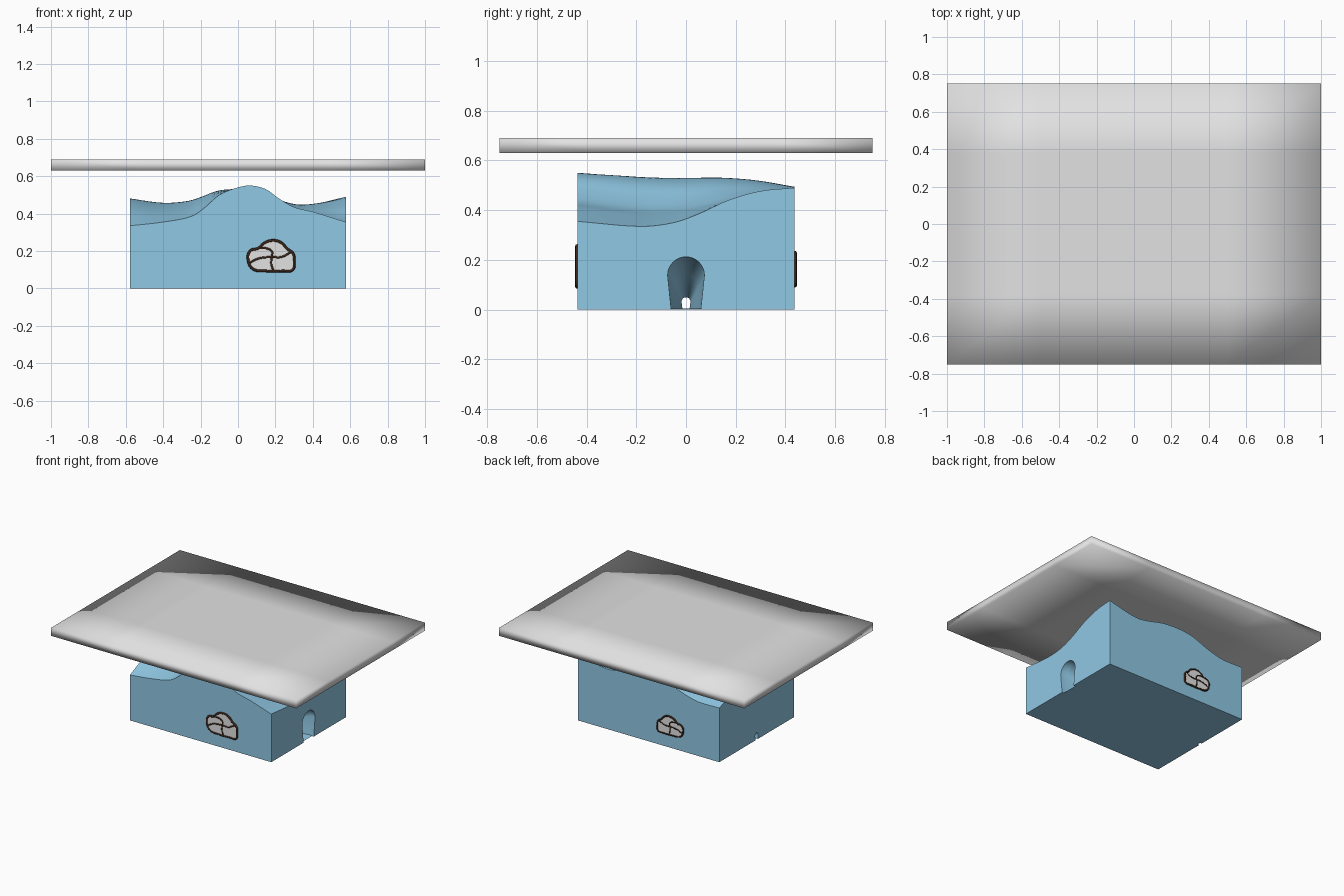
import bpy, bmesh, math
from mathutils import Vector, Matrix

if "Cube" in bpy.data.objects:
    bpy.data.objects.remove(bpy.data.objects["Cube"], do_unlink=True)


def material(name, rgb):
    m = bpy.data.materials.new(name)
    m.use_nodes = True
    m.diffuse_color = (*rgb, 1)
    m.node_tree.nodes["Principled BSDF"].inputs["Base Color"].default_value = (*rgb, 1)
    return m


BLUE = material("light blue", (0.28, 0.58, 0.78))
GREY = material("pale grey", (0.76, 0.76, 0.76))
BROWN = material("dark brown", (0.04, 0.018, 0.01))
HX, HY = 0.577, 0.436


def add_mesh(name, bm, mat):
    bmesh.ops.recalc_face_normals(bm, faces=bm.faces)
    me = bpy.data.meshes.new(name)
    bm.to_mesh(me)
    bm.free()
    me.materials.append(mat)
    ob = bpy.data.objects.new(name, me)
    bpy.context.collection.objects.link(ob)
    return ob


def activate(ob):
    bpy.ops.object.select_all(action='DESELECT')
    ob.select_set(True)
    bpy.context.view_layer.objects.active = ob


def smooth_profile(pts):
    """Smooth height function through (position, height) points."""
    n = len(pts)
    slope = []
    for i in range(n):
        a, b = pts[max(i - 1, 0)], pts[min(i + 1, n - 1)]
        slope.append((b[1] - a[1]) / (b[0] - a[0]))

    def f(t):
        i = 0
        while i < n - 2 and t > pts[i + 1][0]:
            i += 1
        (a, p), (b, q) = pts[i], pts[i + 1]
        w = b - a
        s = min(max((t - a) / w, 0), 1)
        r = 1 - s
        return (p * r * r * (1 + 2 * s) + q * s * s * (3 - 2 * s)
                + w * s * r * (slope[i] * r - slope[i + 1] * s))
    return f


# Wavy top edges of the four walls
front = smooth_profile([(-HX, .335), (-.4, .355), (-.25, .385), (-.18, .43), (-.1, .5),
                        (0, .54), (.07, .55), (.15, .53), (.22, .48), (.3, .435),
                        (.4, .41), (HX, .355)])
back = smooth_profile([(-HX, .4), (-.4, .4), (-.28, .43), (-.12, .485), (.08, .49),
                       (.3, .445), (.4, .45), (HX, .49)])
right = smooth_profile([(-HY, .355), (-.18, .335), (-.05, .35), (.05, .385),
                        (.17, .44), (.3, .477), (HY, .49)])
left = smooth_profile([(-HY, .335), (-.2, .43), (.05, .48), (.25, .46), (HY, .4)])


def terrain(x, y):
    u, v = (x + HX) / (2 * HX), (y + HY) / (2 * HY)
    side_l = left(y) - (left(-HY) * (1 - v) + left(HY) * v)
    side_r = right(y) - (right(-HY) * (1 - v) + right(HY) * v)
    return (front(x) * (1 - v) + back(x) * v
            + side_l * (1 - u) ** 2 + side_r * u ** 2)


# Solid body: terrain surface with walls dropped to the ground
bm = bmesh.new()
bmesh.ops.create_grid(bm, x_segments=56, y_segments=42, size=1)
for v in bm.verts:
    x, y = v.co.x * HX, v.co.y * HY
    v.co = (x, y, terrain(x, y))
rim = [e for e in bm.edges if e.is_boundary]
ext = bmesh.ops.extrude_edge_only(bm, edges=rim)["geom"]
for g in ext:
    if isinstance(g, bmesh.types.BMVert):
        g.co.z = 0
bmesh.ops.contextual_create(
    bm, geom=[g for g in ext if isinstance(g, bmesh.types.BMEdge) and g.is_boundary])
body = add_mesh("terrain_body", bm, BLUE)


# Tunnel: arched doorway tapering to a small hole on the far side
def arch(bm, x, half, height, floor):
    spring = height - half
    pts = [(-half * .8, floor)]
    for i in range(17):
        a = math.pi * (1 - i / 16)
        pts.append((half * math.cos(a), spring + half * math.sin(a)))
    pts.append((half * .8, floor))
    return [bm.verts.new((x, y, z)) for y, z in pts]


bm = bmesh.new()
stations = [(.62, .075, .215, -.01), (.54, .073, .21, .004), (.42, .05, .14, .004),
            (.28, .018, .05, .004), (-.54, .018, .05, .004), (-.62, .018, .05, -.01)]
rings = [arch(bm, *s) for s in stations]
for a, b in zip(rings, rings[1:]):
    for i in range(len(a)):
        j = (i + 1) % len(a)
        bm.faces.new((a[i], a[j], b[j], b[i]))
bm.faces.new(rings[0])
bm.faces.new(rings[-1])
cutter = add_mesh("tunnel_cutter", bm, BLUE)
cutter.hide_render = True
mod = body.modifiers.new("tunnel", 'BOOLEAN')
mod.operation, mod.solver, mod.object = 'DIFFERENCE', 'EXACT', cutter
activate(body)
bpy.ops.object.modifier_apply(modifier=mod.name)
bpy.data.objects.remove(cutter, do_unlink=True)
bpy.ops.object.shade_smooth_by_angle(angle=math.radians(35))

# Floating cover: a subdivided slab with fully smooth shading
bm = bmesh.new()
bmesh.ops.create_cube(bm, size=2)
bmesh.ops.subdivide_edges(
    bm, edges=[e for e in bm.edges if abs(e.verts[0].co.z - e.verts[1].co.z) < .1],
    cuts=3, use_grid_fill=True)
bmesh.ops.scale(bm, vec=(1, .75, .03), verts=bm.verts)
bmesh.ops.translate(bm, vec=(0, 0, .66), verts=bm.verts)
cover = add_mesh("cover_slab", bm, GREY)
activate(cover)
bpy.ops.object.shade_smooth()


# Stone emblem drawn with smooth curves on the wall
OUTLINE = [(.055, .15), (.065, .2), (.11, .215), (.14, .242), (.185, .256), (.23, .245),
           (.262, .212), (.295, .185), (.299, .14), (.292, .1), (.24, .094), (.15, .094),
           (.08, .105)]
CRACKS = [[(.058, .135), (.11, .16), (.18, .168), (.23, .168), (.285, .195)],
          [(.11, .215), (.16, .212), (.182, .195), (.18, .168)],
          [(.18, .165), (.178, .13), (.19, .095)]]


def curve_mesh(name, lines, closed, mat, place, radius=0.0):
    cu = bpy.data.curves.new(name, 'CURVE')
    cu.dimensions = '3D' if radius else '2D'
    cu.resolution_u = 6
    if radius:
        cu.bevel_depth, cu.bevel_resolution, cu.use_fill_caps = radius, 2, True
    else:
        cu.fill_mode, cu.extrude = 'BOTH', .003
    for line in lines:
        sp = cu.splines.new('BEZIER')
        sp.bezier_points.add(len(line) - 1)
        sp.use_cyclic_u = closed
        for p, (x, z) in zip(sp.bezier_points, line):
            p.co = (x, z, 0)
            p.handle_left_type = p.handle_right_type = 'AUTO'
    cu.materials.append(mat)
    ob = bpy.data.objects.new(name, cu)
    ob.matrix_world = place
    bpy.context.collection.objects.link(ob)
    activate(ob)
    bpy.ops.object.convert(target='MESH')
    if radius:
        bpy.ops.object.shade_smooth()


upright = Matrix.Rotation(math.pi / 2, 4, 'X')
shrink = Matrix.Diagonal(Vector((.85, 1, .82, 1)))
spots = {"front": Matrix.Translation((0, -HY - .002, 0)) @ upright,
         "back": Matrix.Translation((-.33, HY + .002, .02)) @ shrink @ upright}
for side, place in spots.items():
    curve_mesh(side + "_stones", [OUTLINE], True, GREY, place)
    curve_mesh(side + "_stone_outline", [OUTLINE], True, BROWN, place, .0075)
    curve_mesh(side + "_stone_cracks", CRACKS, False, BROWN, place, .0065)
